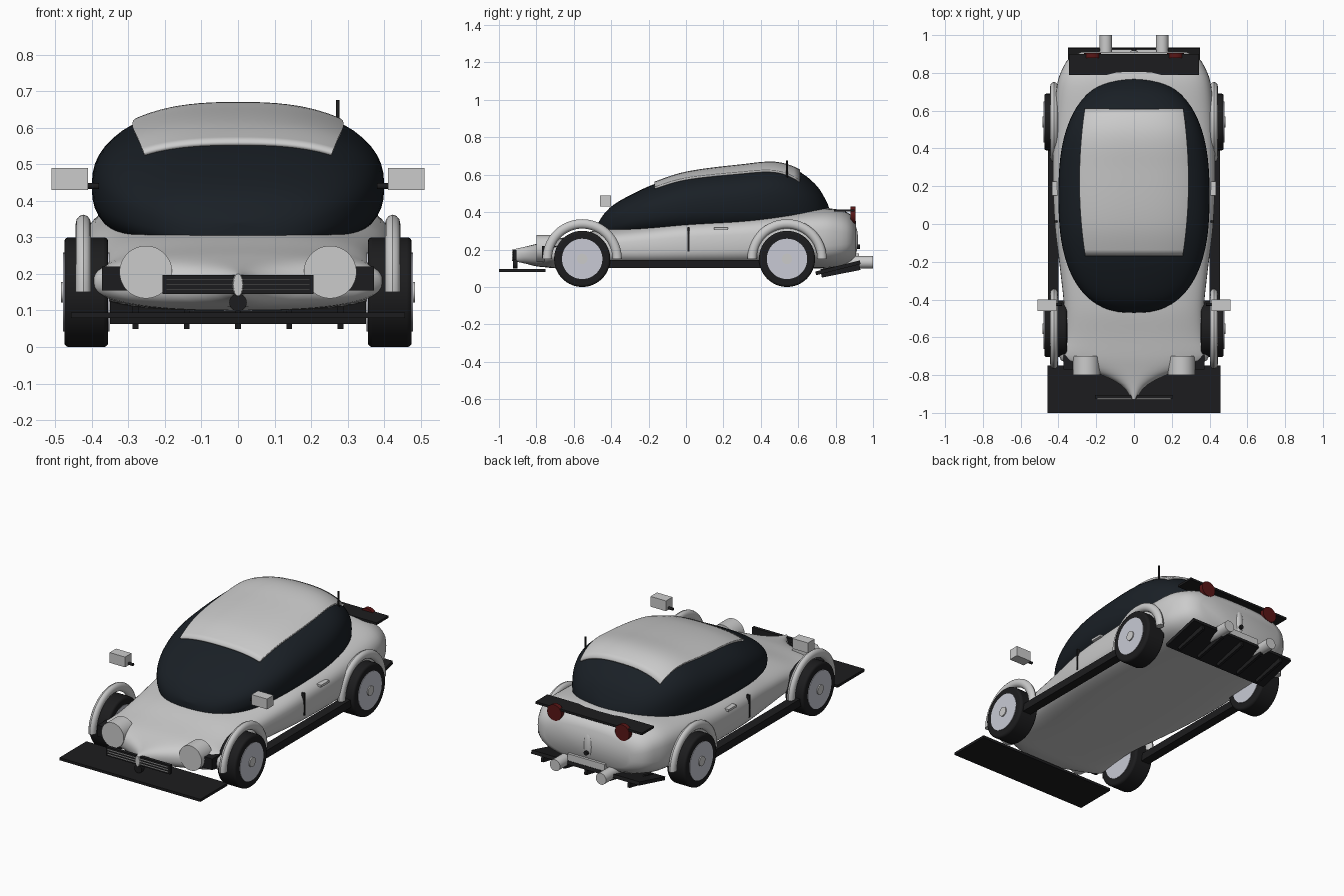
import bpy, bmesh, math
from mathutils import Vector, Matrix

if "Cube" in bpy.data.objects:
    bpy.data.objects.remove(bpy.data.objects["Cube"])


def mat(name, rgb):
    m = bpy.data.materials.new(name)
    m.diffuse_color = (*rgb, 1)
    m.use_nodes = True
    m.node_tree.nodes["Principled BSDF"].inputs["Base Color"].default_value = m.diffuse_color
    return m


BLACK = mat("black_trim", (0.012, 0.012, 0.013))
GLASS = mat("dark_glass", (0.010, 0.014, 0.019))
RED = mat("tail_red", (0.10, 0.008, 0.008))
RIM = mat("rim_metal", (0.58, 0.59, 0.66))


def finish(ob, material=None, bevel=0, angle=35):
    if material:
        ob.data.materials.append(material)
    if bevel:
        b = ob.modifiers.new("bevel", 'BEVEL')
        b.width, b.segments = bevel, 3
    bpy.ops.object.select_all(action='DESELECT')
    ob.select_set(True)
    bpy.context.view_layer.objects.active = ob
    bpy.ops.object.shade_smooth_by_angle(angle=math.radians(angle))
    return ob


def mesh(name, verts, faces, material=None, angle=35):
    me = bpy.data.meshes.new(name)
    me.from_pydata(verts, [], faces)
    bm = bmesh.new()
    bm.from_mesh(me)
    bmesh.ops.remove_doubles(bm, verts=bm.verts, dist=1e-5)
    bmesh.ops.recalc_face_normals(bm, faces=bm.faces)
    bm.to_mesh(me)
    bm.free()
    ob = bpy.data.objects.new(name, me)
    bpy.context.collection.objects.link(ob)
    return finish(ob, material, angle=angle)


def box(name, lo, hi, material=None, rot=0):
    lo, hi = Vector(lo), Vector(hi)
    bpy.ops.mesh.primitive_cube_add(size=1, location=(lo + hi) / 2, rotation=(rot, 0, 0))
    ob = bpy.context.object
    ob.name, ob.scale = name, hi - lo
    if material:
        ob.data.materials.append(material)
    return ob


def rod(name, a, b, r, material=None, bevel=0, n=48):
    a, b = Vector(a), Vector(b)
    bpy.ops.mesh.primitive_cylinder_add(vertices=n, radius=r, depth=(b - a).length, location=(a + b) / 2)
    ob = bpy.context.object
    ob.name = name
    ob.rotation_euler = (b - a).to_track_quat('Z', 'Y').to_euler()
    return finish(ob, material, bevel)


def curve_at(pts, y):
    """Smooth interpolation of rows (y, values...)."""
    i = 0
    while i < len(pts) - 2 and y > pts[i + 1][0]:
        i += 1
    p, q = pts[i], pts[i + 1]
    o, r = pts[max(i - 1, 0)], pts[min(i + 2, len(pts) - 1)]
    h = q[0] - p[0]
    t = min(max((y - p[0]) / h, 0), 1)
    out = []
    for k in range(1, len(p)):
        m0 = (q[k] - o[k]) / (q[0] - o[0]) * h
        m1 = (r[k] - p[k]) / (r[0] - p[0]) * h
        out.append((2*t**3 - 3*t*t + 1)*p[k] + (t**3 - 2*t*t + t)*m0 + (3*t*t - 2*t**3)*q[k] + (t**3 - t*t)*m1)
    return out


def loft(name, rings, material=None, n=56):
    """Skin superellipse rings (y, half width, bottom, top, exponent)."""
    verts, faces = [], []
    for y, w, zb, zt, e in rings:
        for k in range(n):
            a = 2 * math.pi * k / n
            c, s = math.cos(a), math.sin(a)
            verts.append((w * math.copysign(abs(c)**(2/e), c), y,
                          (zb + zt)/2 + (zt - zb)/2 * math.copysign(abs(s)**(2/e), s)))
    for j in range(len(rings) - 1):
        for k in range(n):
            l = (k + 1) % n
            faces.append((j*n + k, j*n + l, (j+1)*n + l, (j+1)*n + k))
    faces += [tuple(range(n)), tuple(range((len(rings)-1)*n, len(rings)*n))]
    return mesh(name, verts, faces, material, 50)


# Main body shell
BODY = [(-.93, .012, .14, .20, 2.2), (-.86, .06, .125, .215, 2.2), (-.80, .17, .11, .23, 2.3),
        (-.75, .33, .105, .243, 2.4), (-.71, .395, .10, .253, 2.5), (-.6, .375, .10, .275, 2.8),
        (-.45, .37, .10, .308, 3), (-.25, .39, .10, .33, 3.3), (0, .42, .10, .36, 3.5),
        (.3, .43, .10, .38, 3.5), (.6, .42, .10, .41, 3.3), (.75, .405, .10, .42, 3.2),
        (.83, .375, .11, .41, 3), (.88, .34, .13, .388, 2.8), (.91, .28, .16, .35, 2.6)]
ys = [-.93 + 1.84 * i / 70 for i in range(71)]
loft("body_shell", [(y, *curve_at(BODY, y)) for y in ys])

# Glass canopy
TOP = [(-.47, .34), (-.45, .375), (-.4, .43), (-.3, .49), (-.17, .55), (0, .605), (.3, .645),
       (.48, .658), (.6, .62), (.7, .54), (.75, .46), (.77, .41)]
E = 2.5


def canopy(y):
    u = min(abs(y - .15) / .62, 1)
    return .4 * max(1 - u**E, 1e-6)**(1/E), curve_at(TOP, y)[0]


ys = [.15 - .62 * math.cos(math.pi * i / 48) for i in range(49)]
loft("glass_canopy", [(y, canopy(y)[0], .25, canopy(y)[1], E) for y in ys], GLASS)

# Roof panel following the canopy
verts, faces, NX, NY = [], [], 24, 24
for j in range(NY + 1):
    y = -.165 + .77 * j / NY
    w, zt = canopy(y)
    half = min(.285 - .20 * (y - .22)**2, .93 * w)
    for i in range(NX + 1):
        x = half * math.sin(math.pi / 2 * (2*i/NX - 1))
        z = (.25 + zt)/2 + (zt - .25)/2 * (1 - (abs(x)/w)**E)**(1/E)
        verts.append((x, y, z))
for j in range(NY):
    for i in range(NX):
        a = j*(NX+1) + i
        faces.append((a, a+1, a+NX+2, a+NX+1))
roof = mesh("roof_panel", verts, faces)
if roof.data.polygons[0].normal.z < 0:
    roof.data.flip_normals()
sol = roof.modifiers.new("thickness", 'SOLIDIFY')
sol.thickness, sol.offset = .014, .6

# Parts repeated on both sides
for s, side in ((-1, "left"), (1, "right")):
    for y, end in ((-.555, "front"), (.54, "rear")):
        tag = f"{end}_{side}"
        rod("tyre_" + tag, (s*.355, y, .15), (s*.475, y, .15), .15, BLACK, .012, 64)
        rod("rim_" + tag, (s*.352, y, .15), (s*.478, y, .15), .108, RIM)
        rod("hub_" + tag, (s*.47, y, .15), (s*.484, y, .15), .028, n=24)
        # Tubular arch over the wheel
        N, M = 32, 12
        v = []
        for i in range(N + 1):
            a = math.pi * i / N
            for k in range(M):
                b = 2 * math.pi * k / M
                r = .187 + .025 * math.cos(b)
                v.append((s*.423 + .021 * math.sin(b), y + r*math.cos(a), .15 + r*math.sin(a)))
        f = [(i*M + k, i*M + (k+1) % M, (i+1)*M + (k+1) % M, (i+1)*M + k) for i in range(N) for k in range(M)]
        f += [tuple(range(M)), tuple(range(N*M, N*M + M))]
        mesh("wheel_arch_" + tag, v, f)

    def sbox(name, x0, x1, y0, y1, z0, z1, m=None):
        box(f"{name}_{side}", (min(s*x0, s*x1), y0, z0), (max(s*x0, s*x1), y1, z1), m)

    sbox("mirror", .41, .51, -.46, -.40, .43, .49)
    sbox("side_skirt", .40, .455, -.42, .42, .10, .145, BLACK)
    sbox("side_intake", .30, .372, -.77, -.69, .155, .22, BLACK)
    sbox("door_seam", .405, .424, .009, .019, .19, .32, BLACK)
    sbox("door_handle", .40, .434, .15, .225, .305, .318)
    rod("mirror_stalk_" + side, (s*.38, -.425, .44), (s*.435, -.425, .44), .008, BLACK, n=16)
    rod("headlight_" + side, (s*.252, -.70, .205), (s*.252, -.80, .205), .072)
    rod("tail_light_" + side, (s*.22, .88, .385), (s*.22, .905, .385), .046, RED)
    rod("exhaust_" + side, (s*.149, .84, .132), (s*.149, 1.0, .132), .033)

# Front splitter, grille and tow hook
box("front_splitter", (-.457, -1.0, .08), (.457, -.75, .095), BLACK)
box("grille", (-.207, -.925, .145), (.207, -.905, .197), BLACK)
for i in range(3):
    z = .157 + .014 * i
    box(f"grille_slat_{i}", (-.195, -.93, z - .0015), (.195, -.922, z + .0015))
rod("tow_hook", (0, -.90, .122), (0, -.925, .122), .024, BLACK, n=24)

# Rear spoiler, diffuser and bumper
box("rear_spoiler", (-.345, .79, .402), (.345, .90, .415), BLACK)
tilt = math.atan2(.06, .24)
box("diffuser_plate", (-.35, .69, .092), (.35, .935, .112), BLACK, tilt)
for i in range(5):
    x = -.28 + .14 * i
    box(f"diffuser_fin_{i}", (x - .008, .72, .07), (x + .008, .93, .115), BLACK, tilt * .8)
box("rear_plate_holder", (-.12, .88, .13), (.12, .925, .18))

# Rear centre fairing with its small lamp
bpy.ops.mesh.primitive_uv_sphere_add(segments=24, ring_count=16, radius=1, location=(0, .895, .25))
fairing = bpy.context.object
fairing.name, fairing.scale = "rear_fairing", (.03, .025, .085)
finish(fairing, angle=60)
rod("rear_lamp", (0, .90, .215), (0, .93, .215), .012, BLACK, n=16)

# Roof antenna
rod("antenna", (.273, .54, .58), (.273, .54, .675), .005, BLACK, n=12)
